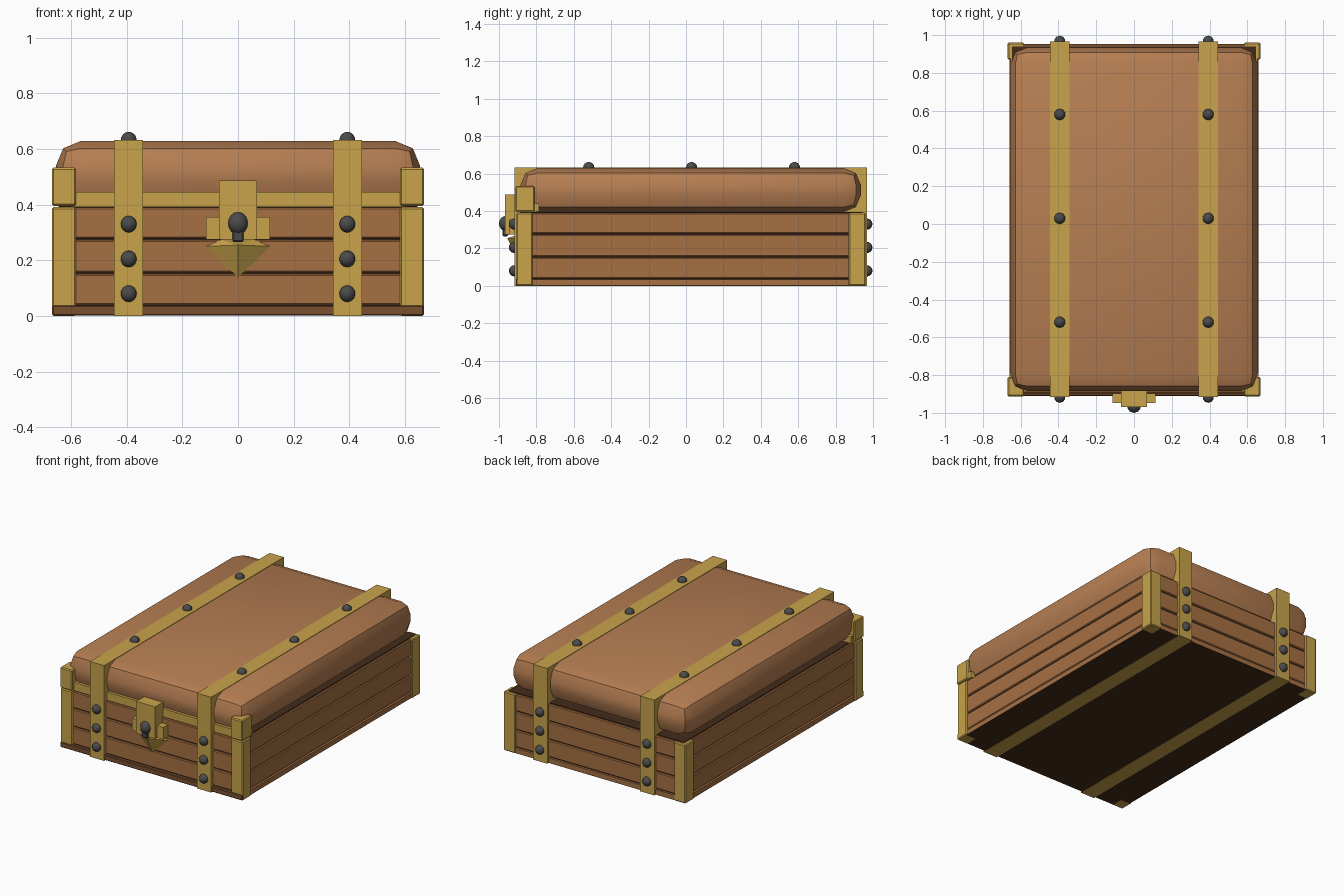
import bpy, bmesh, math

if "Cube" in bpy.data.objects:
    bpy.data.objects.remove(bpy.data.objects["Cube"])

def mat(name, c):
    m = bpy.data.materials.new(name)
    m.diffuse_color = (*c, 1)
    m.use_nodes = True
    m.node_tree.nodes["Principled BSDF"].inputs["Base Color"].default_value = m.diffuse_color
    return m

WOOD = mat("wood", (0.38, 0.16, 0.055))
LID = mat("lid_wood", (0.47, 0.21, 0.085))
BASE = mat("base_wood", (0.19, 0.08, 0.03))
DARK = mat("dark_wood", (0.055, 0.024, 0.01))
GOLD = mat("brass", (0.58, 0.37, 0.07))
IRON = mat("iron", (0.07, 0.07, 0.07))

def finish(name, bm, m, smooth=None):
    me = bpy.data.meshes.new(name)
    bmesh.ops.recalc_face_normals(bm, faces=bm.faces)
    bm.to_mesh(me)
    bm.free()
    me.materials.append(m)
    ob = bpy.data.objects.new(name, me)
    bpy.context.collection.objects.link(ob)
    if smooth:
        bpy.ops.object.select_all(action='DESELECT')
        ob.select_set(True)
        bpy.context.view_layer.objects.active = ob
        bpy.ops.object.shade_smooth_by_angle(angle=math.radians(smooth))
    return ob

def box(name, x, y, z, m, bevel=0, seg=1, smooth=None):
    bm = bmesh.new()
    bmesh.ops.create_cube(bm, size=1)
    for v in bm.verts:
        v.co = [r[0] + (c + 0.5) * (r[1] - r[0]) for c, r in zip(v.co, (x, y, z))]
    if bevel:
        bmesh.ops.bevel(bm, geom=bm.edges[:], offset=bevel, segments=seg,
                        profile=0.5, affect='EDGES')
    return finish(name, bm, m, smooth)

def ball(name, loc, r, m=IRON, stretch=1):
    bm = bmesh.new()
    bmesh.ops.create_uvsphere(bm, u_segments=10, v_segments=8, radius=r)
    for v in bm.verts:
        v.co.z *= stretch
    bmesh.ops.translate(bm, vec=loc, verts=bm.verts)
    return finish(name, bm, m, 50)

# body: dark core with three planks and a base rail
box("body_core", (-0.645, 0.645), (-0.885, 0.94), (0.004, 0.395), DARK)
for i, (a, b) in enumerate([(0.04, 0.151), (0.157, 0.273), (0.279, 0.39)]):
    box(f"plank_{i}", (-0.658, 0.658), (-0.897, 0.952), (a, b), WOOD, 0.005)
box("base_rail", (-0.66, 0.66), (-0.897, 0.954), (0.002, 0.034), WOOD)
box("floor", (-0.66, 0.66), (-0.897, 0.954), (0.001, 0.003), DARK)
box("front_rail", (-0.668, 0.668), (-0.91, -0.89), (0.002, 0.037), BASE, 0.004)

# lid with rounded edges and the front band
box("lid", (-0.655, 0.655), (-0.885, 0.935), (0.395, 0.629), LID, 0.09, 2, 40)
box("lid_band", (-0.6, 0.6), (-0.887, -0.8), (0.393, 0.445), GOLD)

# straps all round with domed bolts
for s, side in ((-1, "left"), (1, "right")):
    cx = s * 0.393
    box(f"strap_{side}", (cx - 0.052, cx + 0.052), (-0.917, 0.967), (0, 0.632), GOLD)
    for i, z in enumerate((0.08, 0.205, 0.33)):
        ball(f"front_bolt_{side}_{i}", (cx, -0.917, z), 0.03)
        ball(f"back_bolt_{side}_{i}", (cx, 0.967, z), 0.03)
    for i, y in enumerate((-0.52, 0.03, 0.58)):
        ball(f"top_bolt_{side}_{i}", (cx, y, 0.632), 0.03)

    # corner guards
    xr = sorted((s * 0.582, s * 0.669))
    box(f"front_corner_{side}", xr, (-0.906, -0.82), (0, 0.391), GOLD, 0.006)
    box(f"back_corner_{side}", xr, (0.87, 0.96), (0, 0.391), GOLD, 0.006)
    box(f"lid_corner_{side}", xr, (-0.912, -0.81), (0.396, 0.533), GOLD, 0.006)
    box(f"lid_corner_tail_{side}", sorted((s * 0.6, s * 0.66)), (-0.85, -0.785),
        (0.396, 0.44), GOLD)

# lock: hasp, side plate, pointed lower plate
box("lock_hasp", (-0.069, 0.069), (-0.968, -0.88), (0.274, 0.487), GOLD)
box("lock_plate", (-0.115, 0.115), (-0.947, -0.88), (0.274, 0.355), GOLD)
bm = bmesh.new()
pts = [(-0.06, 0.274), (-0.115, 0.25), (0, 0.137), (0.115, 0.25), (0.06, 0.274)]
rim = [bm.verts.new((x, -0.897, z)) for x, z in pts]
tip = bm.verts.new((0, -0.955, 0.255))
bm.faces.new(rim)
for i in range(5):
    bm.faces.new((rim[i], rim[(i + 1) % 5], tip))
finish("lock_point", bm, GOLD)

# lock knob and stem
ball("lock_knob", (0, -0.963, 0.333), 0.037, IRON, 1.1)
box("lock_stem", (-0.02, 0.02), (-0.982, -0.95), (0.265, 0.31), IRON, 0.006)
